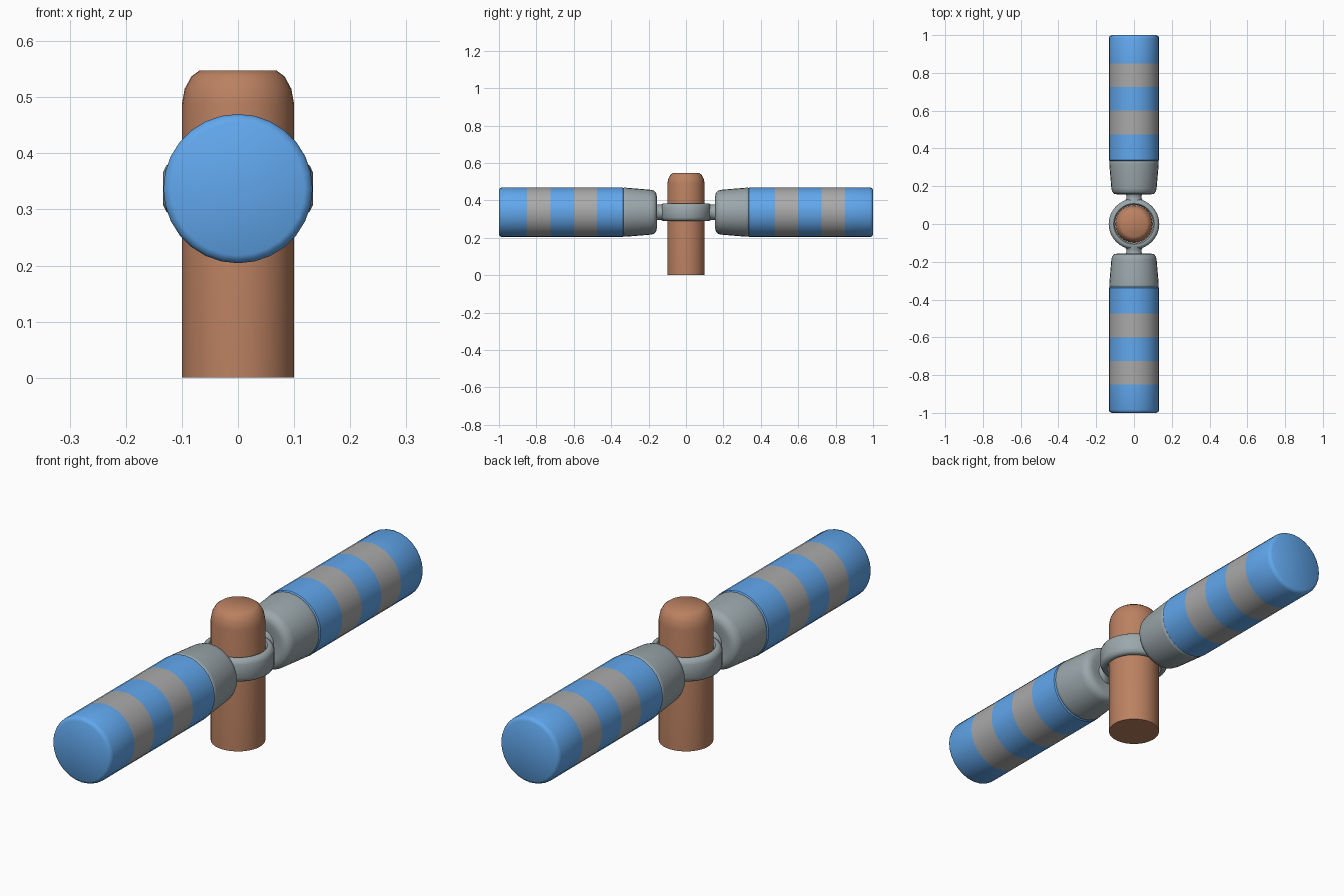
import bpy, bmesh
from math import pi, cos, sin, radians
from mathutils import Matrix

if "Cube" in bpy.data.objects:
    bpy.data.objects.remove(bpy.data.objects["Cube"])

AXIS_Z = 0.337      # height of the handle axis


def material(name, rgb):
    m = bpy.data.materials.new(name)
    m.diffuse_color = (*rgb, 1)
    m.use_nodes = True
    m.node_tree.nodes["Principled BSDF"].inputs["Base Color"].default_value = m.diffuse_color
    return m


blue = material("blue", (0.12, 0.39, 0.85))
band_grey = material("band_grey", (0.40, 0.40, 0.40))
metal = material("metal", (0.33, 0.39, 0.41))
copper = material("copper", (0.50, 0.22, 0.12))


def lathe(name, profile, mats, sides=28, matrix=Matrix(), closed=False, strip_mat=None):
    """Revolve (radius, height) points about z; radius 0 makes a pole."""
    bm = bmesh.new()
    rings = []
    for r, h in profile:
        n = 1 if r == 0 else sides
        rings.append([bm.verts.new((r * cos(2 * pi * i / sides), r * sin(2 * pi * i / sides), h))
                      for i in range(n)])
    pairs = list(zip(rings, rings[1:])) + ([(rings[-1], rings[0])] if closed else [])
    for k, (a, b) in enumerate(pairs):
        for i in range(sides):
            j = (i + 1) % sides
            if len(a) == 1:
                f = bm.faces.new((a[0], b[j], b[i]))
            elif len(b) == 1:
                f = bm.faces.new((a[i], a[j], b[0]))
            else:
                f = bm.faces.new((a[i], a[j], b[j], b[i]))
            f.material_index = strip_mat[k] if strip_mat else 0
    bmesh.ops.recalc_face_normals(bm, faces=bm.faces)
    me = bpy.data.meshes.new(name)
    bm.to_mesh(me)
    bm.free()
    for m in mats:
        me.materials.append(m)
    ob = bpy.data.objects.new(name, me)
    ob.matrix_world = matrix
    bpy.context.collection.objects.link(ob)
    bpy.context.view_layer.objects.active = ob
    ob.select_set(True)
    bpy.ops.object.shade_smooth_by_angle(angle=radians(40))
    ob.select_set(False)
    return ob


# Upright post with rounded top
lathe("post", [(0, 0), (0.1, 0), (0.1, 0.488), (0.095, 0.515), (0.083, 0.537),
               (0.068, 0.548), (0, 0.548)], [copper], 32)

# Ring around the post: rounded outside, flat inside
lathe("ring", [(0.101, -0.036), (0.108, -0.046), (0.118, -0.047), (0.128, -0.041), (0.134, -0.028),
               (0.134, 0.028), (0.128, 0.041), (0.118, 0.047), (0.108, 0.046), (0.101, 0.036)],
      [metal], 32, Matrix.Translation((0, 0, AXIS_Z)), closed=True)

# Two mirrored handles
stripes = [0.338, 0.475, 0.60, 0.725, 0.85]
for side, s in (("front", -1), ("back", 1)):
    mat = Matrix.Translation((0, 0, AXIS_Z)) @ Matrix.Rotation(-s * pi / 2, 4, 'X')
    # waisted neck joining ring and collar
    lathe(side + "_neck", [(0, 0.115), (0.046, 0.115), (0.046, 0.124), (0.041, 0.135),
                           (0.041, 0.150), (0.047, 0.165), (0, 0.165)], [metal], 28, mat)
    # tapered collar
    lathe(side + "_collar", [(0, 0.163), (0.06, 0.162), (0.085, 0.156), (0.105, 0.160),
                             (0.116, 0.172), (0.120, 0.190), (0.131, 0.320), (0.131, 0.330),
                             (0.127, 0.336), (0, 0.336)], [metal], 28, mat)
    # striped grip with bevelled ends
    profile = ([(0, 0.332), (0.127, 0.332)] + [(0.133, y) for y in stripes]
               + [(0.133, 0.984), (0.129, 0.994), (0.119, 1.0), (0, 1.0)])
    lathe(side + "_grip", profile, [blue, band_grey], 28, mat,
          strip_mat=[0, 0, 0, 1, 0, 1, 0, 0, 0, 0])
